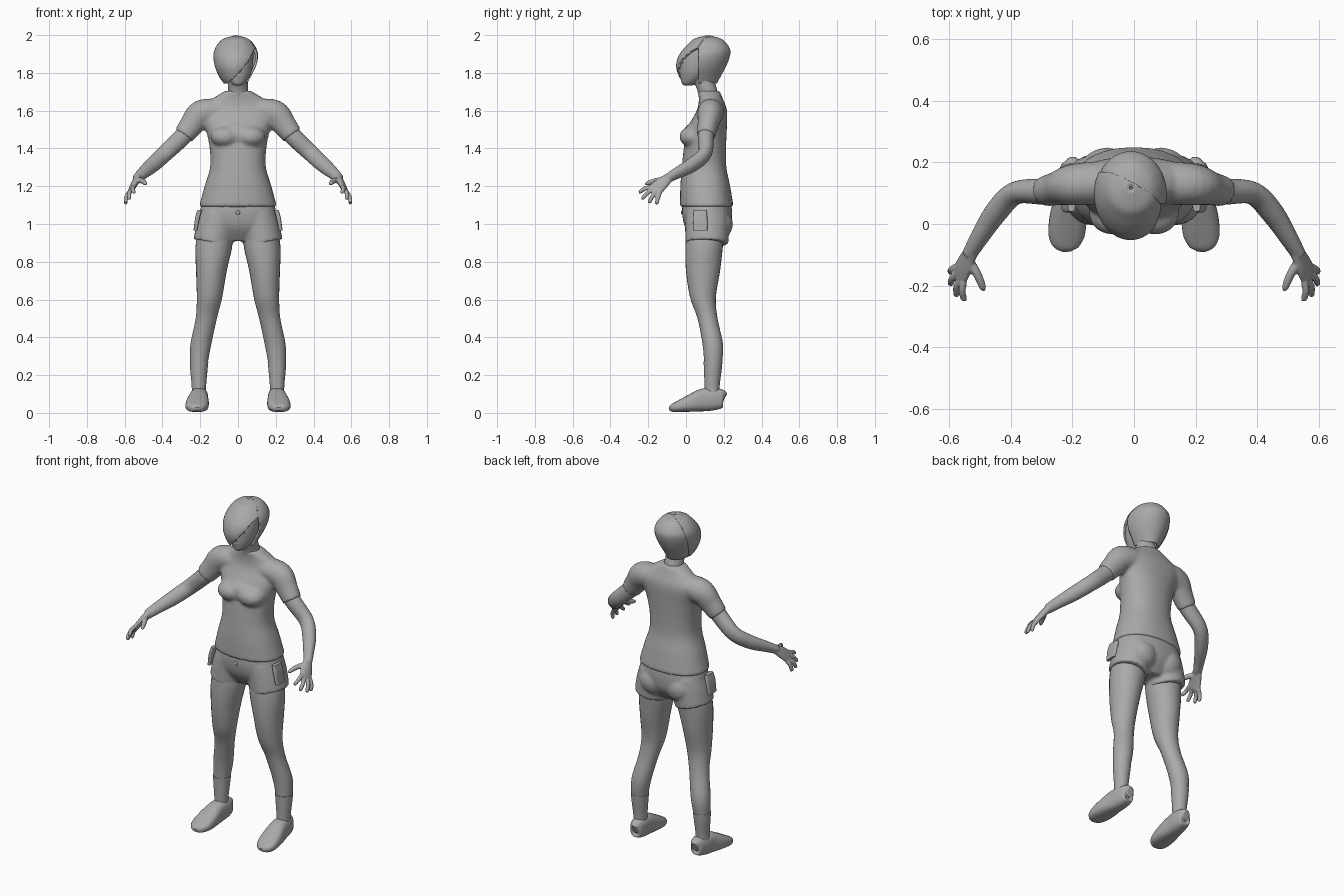
import bpy, bmesh, math
from mathutils import Vector, Matrix

if "Cube" in bpy.data.objects:
    bpy.data.objects.remove(bpy.data.objects["Cube"])

GREY = (0.4, 0.4, 0.4, 1)
clay = bpy.data.materials.new("clay grey")
clay.use_nodes = True
clay.diffuse_color = GREY
clay.node_tree.nodes["Principled BSDF"].inputs["Base Color"].default_value = GREY
UP = Vector((0, 0, 1))


def spline(rows, steps):
    """Smoothly resample rows of numbers."""
    rows = [Vector(r) for r in rows]
    out = []
    for i in range(len(rows) - 1):
        a, b = rows[max(i - 1, 0)], rows[i]
        c, d = rows[i + 1], rows[min(i + 2, len(rows) - 1)]
        for k in range(steps):
            t = k / steps
            out.append(b + (c - a) * (t / 2) + (a * 2 - b * 5 + c * 4 - d) * (t * t / 2)
                       + (b * 3 - a - c * 3 + d) * (t ** 3 / 2))
    return out + [rows[-1]]


def loft(bm, rows, side=(1, 0, 0), axis=None, n=28, power=1.0, steps=5, caps=True):
    """Skin elliptic rings; each row is x, y, z, radius along side, other radius."""
    rows = spline(rows, steps)
    rings = []
    for i, r in enumerate(rows):
        p = Vector(r[:3])
        t = axis or (Vector(rows[min(i + 1, len(rows) - 1)][:3])
                     - Vector(rows[max(i - 1, 0)][:3])).normalized()
        u = Vector(side)
        u = (u - t * u.dot(t)).normalized()
        v = t.cross(u)
        ring = []
        for k in range(n):
            c, s = math.cos(math.tau * k / n), math.sin(math.tau * k / n)
            c, s = (math.copysign(abs(q) ** power, q) for q in (c, s))
            ring.append(bm.verts.new(p + u * c * max(r[3], .002) + v * s * max(r[4], .002)))
        rings.append(ring)
    for a, b in zip(rings, rings[1:]):
        for k in range(n):
            bm.faces.new((a[k], a[(k + 1) % n], b[(k + 1) % n], b[k]))
    if caps:
        bm.faces.new(rings[0])
        bm.faces.new(rings[-1])


def blob(bm, centre, radii):
    m = Matrix.Translation(centre) @ Matrix.Diagonal((*radii, 1))
    bmesh.ops.create_uvsphere(bm, u_segments=24, v_segments=16, radius=1, matrix=m)


def finish(bm, name, voxel=0, smooth=4, mirror=False):
    """Turn a bmesh into an object, optionally fused and mirrored."""
    bmesh.ops.recalc_face_normals(bm, faces=bm.faces)
    for f in bm.faces:
        f.smooth = len(f.verts) < 5
    me = bpy.data.meshes.new(name)
    bm.to_mesh(me)
    bm.free()
    ob = bpy.data.objects.new(name, me)
    bpy.context.collection.objects.link(ob)
    me.materials.append(clay)
    if voxel:
        m = ob.modifiers.new("fuse", 'REMESH')
        m.mode, m.voxel_size, m.use_smooth_shade = 'VOXEL', voxel, True
        m = ob.modifiers.new("soften", 'SMOOTH')
        m.factor, m.iterations = 0.5, smooth
    if mirror:
        ob.modifiers.new("mirror", 'MIRROR').use_mirror_merge = False
    return ob


# Shirt: torso, bust and sleeves fused together
bm = bmesh.new()
loft(bm, [(0, .11, 1.09, .207, .142), (0, .102, 1.2, .177, .132), (0, .096, 1.3, .148, .118),
          (0, .1, 1.4, .15, .112), (0, .11, 1.5, .17, .106), (0, .137, 1.6, .2, .08),
          (0, .132, 1.66, .14, .064), (0, .12, 1.705, .068, .058)], axis=UP, n=40, power=.9)
blob(bm, (0, .05, 1.47), (.13, .068, .07))
for s in (1, -1):
    blob(bm, (s * .068, .033, 1.462), (.078, .068, .056))
    loft(bm, [(s * .08, .135, 1.6, .07, .06), (s * .19, .128, 1.585, .068, .074),
              (s * .245, .116, 1.525, .055, .064), (s * .288, .106, 1.468, .05, .055)],
         side=(0, 1, 0))
finish(bm, "shirt", .009, 6)

# Shorts: hips, seat and two slanted legs
bm = bmesh.new()
loft(bm, [(0, .11, 1.12, .188, .128), (0, .112, 1.05, .205, .132), (0, .115, .98, .2, .118),
          (0, .115, .91, .09, .07)], axis=UP, n=40, power=.92)
for s in (1, -1):
    blob(bm, (s * .088, .15, 1.0), (.098, .098, .095))
    loft(bm, [(s * .095, .112, 1.05, .105, .118), (s * .115, .112, .98, .107, .117),
              (s * .134, .11, .898, .104, .114)])
finish(bm, "shorts", .008, 4)

# Side pockets and waist button
bm = bmesh.new()
loft(bm, [(.203, .075, 1.075, .012, .034), (.215, .075, 1.03, .012, .038),
          (.226, .077, .965, .01, .036)], axis=UP, power=.5)
finish(bm, "side_pocket", mirror=True)
bm = bmesh.new()
blob(bm, (0, -.021, 1.06), (.011, .006, .011))
finish(bm, "waist_button")

# Legs
bm = bmesh.new()
loft(bm, [(.115, .105, 1.0, .09, .1), (.128, .096, .88, .097, .099), (.141, .09, .75, .081, .09),
          (.151, .09, .61, .067, .068), (.168, .114, .5, .056, .053), (.197, .142, .36, .055, .054),
          (.207, .143, .25, .045, .046), (.207, .138, .14, .035, .037),
          (.207, .138, .06, .035, .037)], axis=UP)
finish(bm, "leg", mirror=True)

# Ankle socks
bm = bmesh.new()
loft(bm, [(.206, .143, .272, .049, .05), (.207, .142, .23, .046, .047),
          (.207, .138, .14, .038, .04), (.207, .138, .08, .038, .04)], axis=UP)
finish(bm, "sock", mirror=True)

# Shoes, lofted heel to toe
bm = bmesh.new()
loft(bm, [(.2, .203, .075, .012, .025), (.2, .193, .077, .034, .048), (.203, .15, .073, .045, .058),
          (.208, .09, .068, .05, .06), (.214, .02, .05, .06, .045), (.219, -.04, .034, .058, .03),
          (.218, -.074, .025, .04, .02), (.217, -.089, .022, .014, .008)], power=.75, steps=6)
finish(bm, "shoe", mirror=True)

# Arm with palm, fingers and thumb
bm = bmesh.new()
loft(bm, [(.2, .12, 1.57, .045, .05), (.288, .106, 1.468, .043, .048), (.385, .1, 1.375, .037, .044),
          (.45, .035, 1.315, .036, .041), (.505, -.05, 1.268, .028, .032),
          (.535, -.1, 1.24, .023, .026)], side=(0, 1, 0))
across = Vector((.36, .78, -.5)).normalized()
knuckle = Vector((.564, -.163, 1.182))
loft(bm, [(.528, -.088, 1.248, .025, .021), (.548, -.13, 1.213, .037, .018),
          (*knuckle, .04, .014), (.567, -.172, 1.174, .03, .01)], side=across)
tips = [(.551, -.25, 1.166), (.578, -.235, 1.132), (.598, -.197, 1.112), (.597, -.157, 1.105)]
for k, tip in zip((-.031, -.01, .011, .031), tips):
    base, tip = knuckle + across * k, Vector(tip)
    mid = base.lerp(tip, .5) + Vector((.006, 0, .005))
    loft(bm, [(*base, .012, .012), (*mid, .0115, .0115), (*base.lerp(tip, .92), .01, .01),
              (*tip, .004, .004)], side=across, n=12)
loft(bm, [(.54, -.115, 1.232, .018, .016), (.51, -.16, 1.229, .0145, .0145),
          (.492, -.203, 1.216, .0115, .0115), (.486, -.218, 1.21, .004, .004)],
     side=across, n=12)
finish(bm, "arm", .0045, 3, mirror=True)

# Neck, head and facial features
bm = bmesh.new()
loft(bm, [(0, .128, 1.63, .062, .055), (0, .115, 1.7, .054, .053), (0, .095, 1.76, .052, .054),
          (0, .08, 1.84, .05, .05)], axis=UP)
loft(bm, [(0, .01, 1.733, .018, .02), (0, .018, 1.745, .036, .04), (0, .035, 1.775, .058, .064),
          (0, .047, 1.81, .072, .08), (0, .058, 1.86, .08, .092), (0, .075, 1.92, .08, .09),
          (0, .09, 1.965, .05, .06), (0, .09, 1.98, .01, .01)], axis=UP)
loft(bm, [(0, -.02, 1.85, .008, .01), (0, -.03, 1.825, .01, .012), (0, -.035, 1.811, .015, .013),
          (0, -.028, 1.802, .01, .008)], axis=UP, n=12)
blob(bm, (0, -.023, 1.785), (.022, .01, .005))
blob(bm, (0, -.021, 1.776), (.018, .01, .006))
for s in (1, -1):
    blob(bm, (s * .035, -.014, 1.862), (.024, .014, .007))
    blob(bm, (s * .034, -.013, 1.843), (.014, .009, .007))
finish(bm, "head", .004, 2)


def hair_shell(name, grow, keep_fringe):
    """Bob shell cut along the slanted fringe line and the cheek plane."""
    bm = bmesh.new()
    rows = [(-.012, .075, 1.745, .06, .09), (-.014, .075, 1.78, .082, .108),
            (-.012, .081, 1.83, .105, .129), (-.01, .095, 1.88, .116, .135),
            (-.01, .11, 1.92, .111, .125), (-.01, .117, 1.957, .09, .097),
            (-.01, .117, 1.982, .06, .067), (-.01, .117, 1.998, .006, .006)]
    loft(bm, [(x, y, z, a + grow, b + grow) for x, y, z, a, b in rows], axis=UP, n=48, caps=False)
    slant = (Vector((-.035, 0, 1.77)), Vector((1.15, .35, -1)).normalized())
    cheek = (Vector((0, .065, 0)), Vector((0, 1, 0)))
    crown = (Vector((0, .13, 1.99)), Vector((.55, 1, -.35)).normalized())
    for co, no in (slant, cheek, crown):
        bmesh.ops.bisect_plane(bm, geom=bm.verts[:] + bm.edges[:] + bm.faces[:],
                               plane_co=co, plane_no=no)

    def beyond(f, plane):
        return (f.calc_center_median() - plane[0]).dot(plane[1]) > 0

    if keep_fringe:
        gone = [f for f in bm.faces if beyond(f, slant) or beyond(f, crown)]
    else:
        gone = [f for f in bm.faces if beyond(f, slant) and not beyond(f, cheek)]
    bmesh.ops.delete(bm, geom=gone, context='FACES')
    ob = finish(bm, name)
    m = ob.modifiers.new("thickness", 'SOLIDIFY')
    m.thickness, m.offset = .012, -1


hair_shell("hair", 0, False)
hair_shell("fringe", .004, True)
